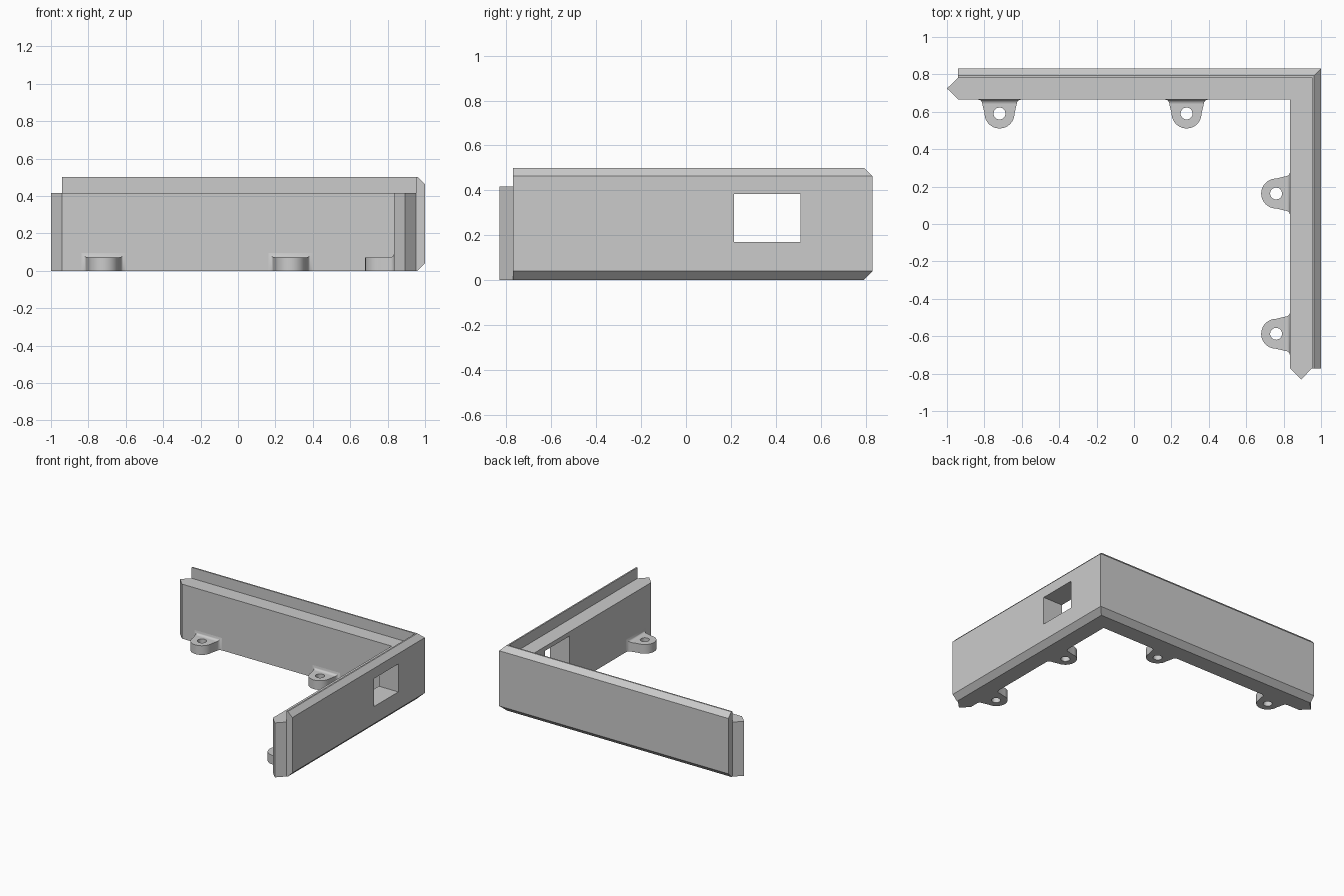
import bpy, bmesh
from math import cos, sin, pi, atan2, sqrt
from mathutils import Matrix, Vector

cube = bpy.data.objects.get("Cube")
if cube:
    bpy.data.objects.remove(cube, do_unlink=True)

grey = bpy.data.materials.new("plain_grey")
grey.use_nodes = True
grey.diffuse_color = (0.6, 0.6, 0.6, 1)
grey.node_tree.nodes["Principled BSDF"].inputs["Base Color"].default_value = (0.6, 0.6, 0.6, 1)

X, Y = 1.0, 0.831               # outer corner of the L
X_END, Y_END = -0.94, -0.772    # ends of the two walls
THICK, LIP, LEDGE, TOP = 0.165, 0.048, 0.417, 0.5


def finish(name, bm, smooth=False):
    bmesh.ops.recalc_face_normals(bm, faces=bm.faces)
    mesh = bpy.data.meshes.new(name)
    bm.to_mesh(mesh)
    bm.free()
    mesh.materials.append(grey)
    obj = bpy.data.objects.new(name, mesh)
    bpy.context.collection.objects.link(obj)
    bpy.ops.object.select_all(action='DESELECT')
    obj.select_set(True)
    bpy.context.view_layer.objects.active = obj
    if smooth:
        bpy.ops.object.shade_smooth_by_angle(angle=pi / 6)
    return obj


def loft(bm, rings, caps=(True, True)):
    """Join closed rings of points into a skin, with optional end caps."""
    rows = [[bm.verts.new(p) for p in ring] for ring in rings]
    for a, b in zip(rows, rows[1:]):
        for i in range(len(a)):
            j = (i + 1) % len(a)
            bm.faces.new((a[i], a[j], b[j], b[i]))
    for row, cap in zip((rows[0], rows[-1]), caps):
        if cap:
            bm.faces.new(row)


# L-shaped wall: one profile (depth from outside, height) mitred round the corner
profile = [(0, 0.04), (0, 0.463), (0.037, TOP), (LIP, TOP), (LIP, LEDGE),
           (THICK, LEDGE), (THICK, 0), (0.04, 0)]
bm = bmesh.new()
loft(bm, [[(X_END, Y - d, z) for d, z in profile],
          [(X - d, Y - d, z) for d, z in profile],
          [(X - d, Y_END, z) for d, z in profile]])
wall = finish("corner_wall", bm)

# Rectangular opening through the right-hand wall
bm = bmesh.new()
bmesh.ops.create_cube(bm, size=1, matrix=Matrix.Translation((0.92, 0.362, 0.277))
                      @ Matrix.Diagonal((0.4, 0.297, 0.214, 1)))
cutter = finish("opening_cutter", bm)
cutter.hide_render = True
cut = wall.modifiers.new("opening", 'BOOLEAN')
cut.operation, cut.solver, cut.object = 'DIFFERENCE', 'EXACT', cutter
bpy.context.view_layer.objects.active = wall
bpy.ops.object.modifier_apply(modifier=cut.name)
bpy.data.objects.remove(cutter, do_unlink=True)

# Pointed tongues on both free ends
near, far = THICK, LIP
mid = (near + far) / 2
tongues = {
    "back_tongue": [(X_END, Y - near), (X_END, Y - far), (-1, Y - mid)],
    "side_tongue": [(X - near, Y_END), (X - far, Y_END), (X - mid, -Y)],
}
for name, tri in tongues.items():
    bm = bmesh.new()
    loft(bm, [[(x, y, z) for x, y in tri] for z in (0, LEDGE)])
    finish(name, bm)

# Screw tabs, built pointing along -y from a wall at y = 0
TAB_H, TAB_R, HOLE_R, REACH, ROOT, FLARE = 0.07, 0.08, 0.032, 0.075, 0.025, 0.092


def tab(name, matrix):
    bm = bmesh.new()
    # filleted root, blending upward and sideways into the wall
    rings = []
    for i in range(7):
        t = ROOT * i / 6
        f = ROOT - sqrt(ROOT ** 2 - (ROOT - t) ** 2)
        w, h = FLARE + f, TAB_H + f
        rings.append([(-w, -t, 0), (w, -t, 0), (w, -t, h), (-w, -t, h)])
    loft(bm, rings, (True, False))
    # tapered round-ended plate with a hole
    outline = [Vector((FLARE - 2 * FLARE * i / 8, -ROOT)) for i in range(9)]
    outline += [Vector((TAB_R * cos(a), -REACH + TAB_R * sin(a)))
                for a in (pi + pi * i / 24 for i in range(25))]
    hole = []
    for p in outline:
        a = atan2(p.y + REACH, p.x)
        hole.append(Vector((HOLE_R * cos(a), -REACH + HOLE_R * sin(a))))
    loops = [(outline, 0), (outline, TAB_H), (hole, TAB_H), (hole, 0), (outline, 0)]
    loft(bm, [[(p.x, p.y, z) for p in ring] for ring, z in loops], (False, False))
    bmesh.ops.remove_doubles(bm, verts=bm.verts, dist=0.0001)
    bm.transform(matrix)
    finish(name, bm, smooth=True)


for side, x in (("left", 0.281), ("right", -0.719)):
    tab("back_tab_" + side, Matrix.Translation((x, Y - THICK, 0)))
for place, y in (("rear", 0.163), ("front", -0.587)):
    # reaches further from the side wall, so push the plate outwards
    tab("side_tab_" + place, Matrix.Translation((X - THICK, y, 0))
        @ Matrix.Rotation(-pi / 2, 4, 'Z') @ Matrix.Diagonal((1, 1, 1, 1)))
